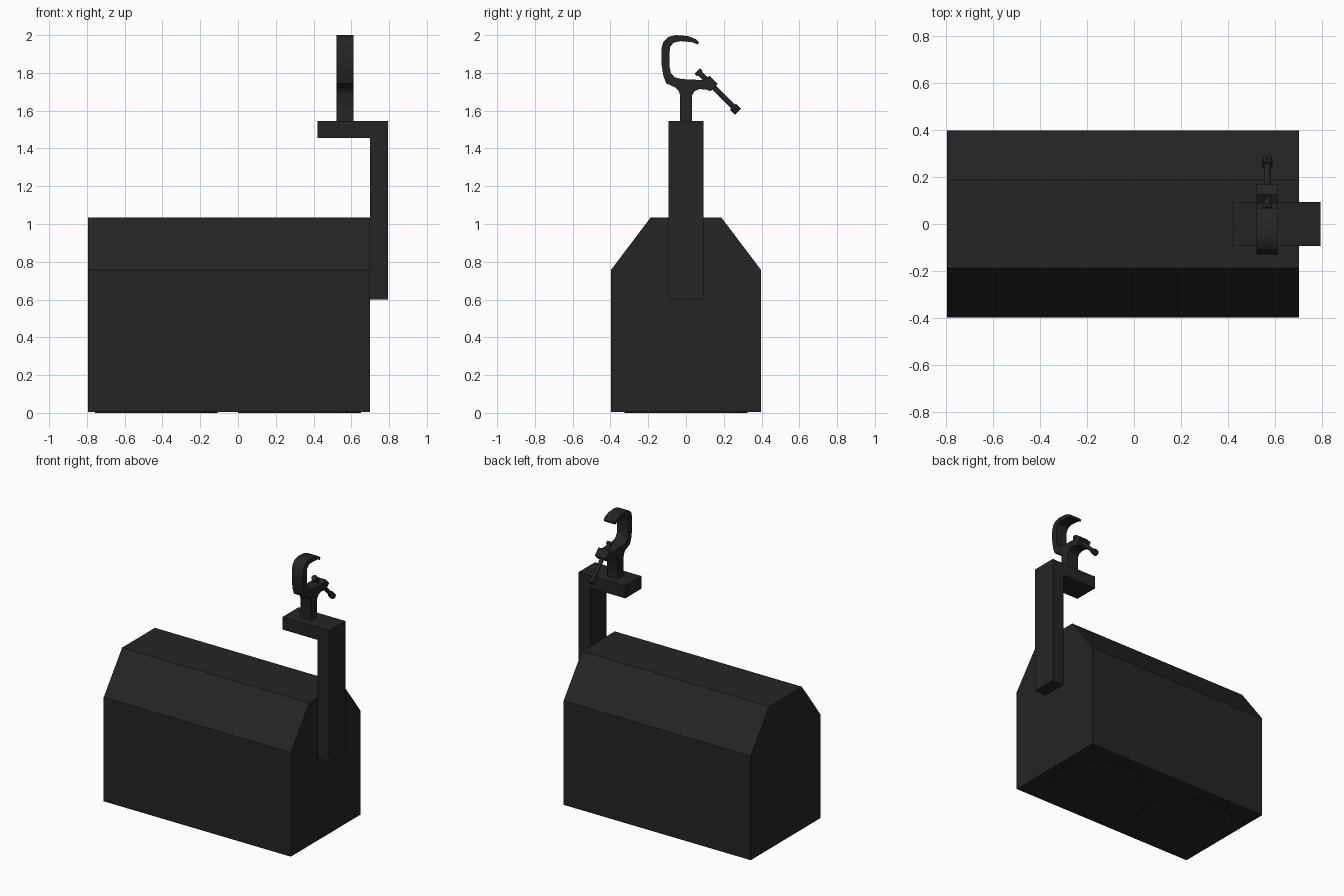
import bpy
import bmesh
from math import radians
from mathutils import Matrix, Vector

cube = bpy.data.objects.get("Cube")
if cube:
    bpy.data.objects.remove(cube, do_unlink=True)

black = bpy.data.materials.new("matte black")
black.use_nodes = True
colour = (0.018, 0.018, 0.018, 1)
black.diffuse_color = colour
black.node_tree.nodes["Principled BSDF"].inputs["Base Color"].default_value = colour


def finish(name, bm, smooth=False):
    bmesh.ops.recalc_face_normals(bm, faces=bm.faces)
    mesh = bpy.data.meshes.new(name)
    bm.to_mesh(mesh)
    bm.free()
    mesh.materials.append(black)
    obj = bpy.data.objects.new(name, mesh)
    bpy.context.collection.objects.link(obj)
    if smooth:
        bpy.ops.object.select_all(action="DESELECT")
        obj.select_set(True)
        bpy.context.view_layer.objects.active = obj
        bpy.ops.object.shade_smooth_by_angle(angle=radians(35))
    return obj


def extrude_x(name, profile, x0, x1, smooth=False):
    """Extrude a (y, z) outline between two x positions."""
    bm = bmesh.new()
    face = bm.faces.new([bm.verts.new((x0, y, z)) for y, z in profile])
    side = bmesh.ops.extrude_face_region(bm, geom=[face])["geom"]
    verts = [v for v in side if isinstance(v, bmesh.types.BMVert)]
    bmesh.ops.translate(bm, verts=verts, vec=(x1 - x0, 0, 0))
    return finish(name, bm, smooth)


def cylinder(name, start, end, radius, sides):
    start, end = Vector(start), Vector(end)
    axis = end - start
    turn = Vector((0, 0, 1)).rotation_difference(axis).to_matrix().to_4x4()
    bm = bmesh.new()
    bmesh.ops.create_cone(bm, cap_ends=True, segments=sides, radius1=radius,
                          radius2=radius, depth=axis.length,
                          matrix=Matrix.Translation((start + end) / 2) @ turn)
    return finish(name, bm, True)


# Housing with chamfered shoulders
half = [(0.397, 0.005), (0.397, 0.757), (0.187, 1.035)]
extrude_x("housing", half + [(-y, z) for y, z in reversed(half)], -0.795, 0.70)

# Two round lenses underneath
for side, x in (("right", -0.433), ("left", 0.325)):
    cylinder(side + "_lens", (x, 0, 0), (x, 0, 0.008), 0.325, 48)

# L-shaped hanging bracket, outlined in x and z
bm = bmesh.new()
outline = [(0.70, 0.60), (0.793, 0.60), (0.793, 1.545),
           (0.42, 1.545), (0.42, 1.455), (0.70, 1.455)]
face = bm.faces.new([bm.verts.new((x, -0.093, z)) for x, z in outline])
geom = bmesh.ops.extrude_face_region(bm, geom=[face])["geom"]
bmesh.ops.translate(bm, vec=(0, 0.186, 0),
                    verts=[v for v in geom if isinstance(v, bmesh.types.BMVert)])
finish("hanging_bracket", bm)

# Hook clamp: stem, open hook and jaw in one outline
hook = [(-0.031, 1.54), (-0.031, 1.68), (-0.038, 1.705), (-0.055, 1.722),
        (-0.105, 1.745), (-0.12, 1.785), (-0.13, 1.85), (-0.13, 1.93),
        (-0.12, 1.965), (-0.095, 1.99), (-0.055, 2.0), (0.01, 1.995),
        (0.05, 1.98), (0.068, 1.963), (0.063, 1.95), (0.03, 1.963),
        (-0.03, 1.968), (-0.065, 1.96), (-0.083, 1.94), (-0.087, 1.91),
        (-0.087, 1.83), (-0.08, 1.80), (-0.06, 1.777), (-0.02, 1.767),
        (0.09, 1.762), (0.125, 1.785), (0.168, 1.742), (0.13, 1.704),
        (0.105, 1.712), (0.07, 1.714), (0.045, 1.703), (0.031, 1.68),
        (0.031, 1.54)]
extrude_x("hook_clamp", hook, 0.521, 0.611, True)

# Slanted clamp screw with a pressure pad and a grip
def on_screw(t):
    return Vector((0.566, 0.06 + 0.215 * t, 1.81 - 0.215 * t))


for name, t0, t1, radius, sides in (("clamp_screw", 0.0, 0.98, 0.014, 12),
                                    ("pressure_pad", 0.0, 0.06, 0.02, 12),
                                    ("screw_grip", 0.88, 1.0, 0.022, 8)):
    cylinder(name, on_screw(t0), on_screw(t1), radius, sides)
